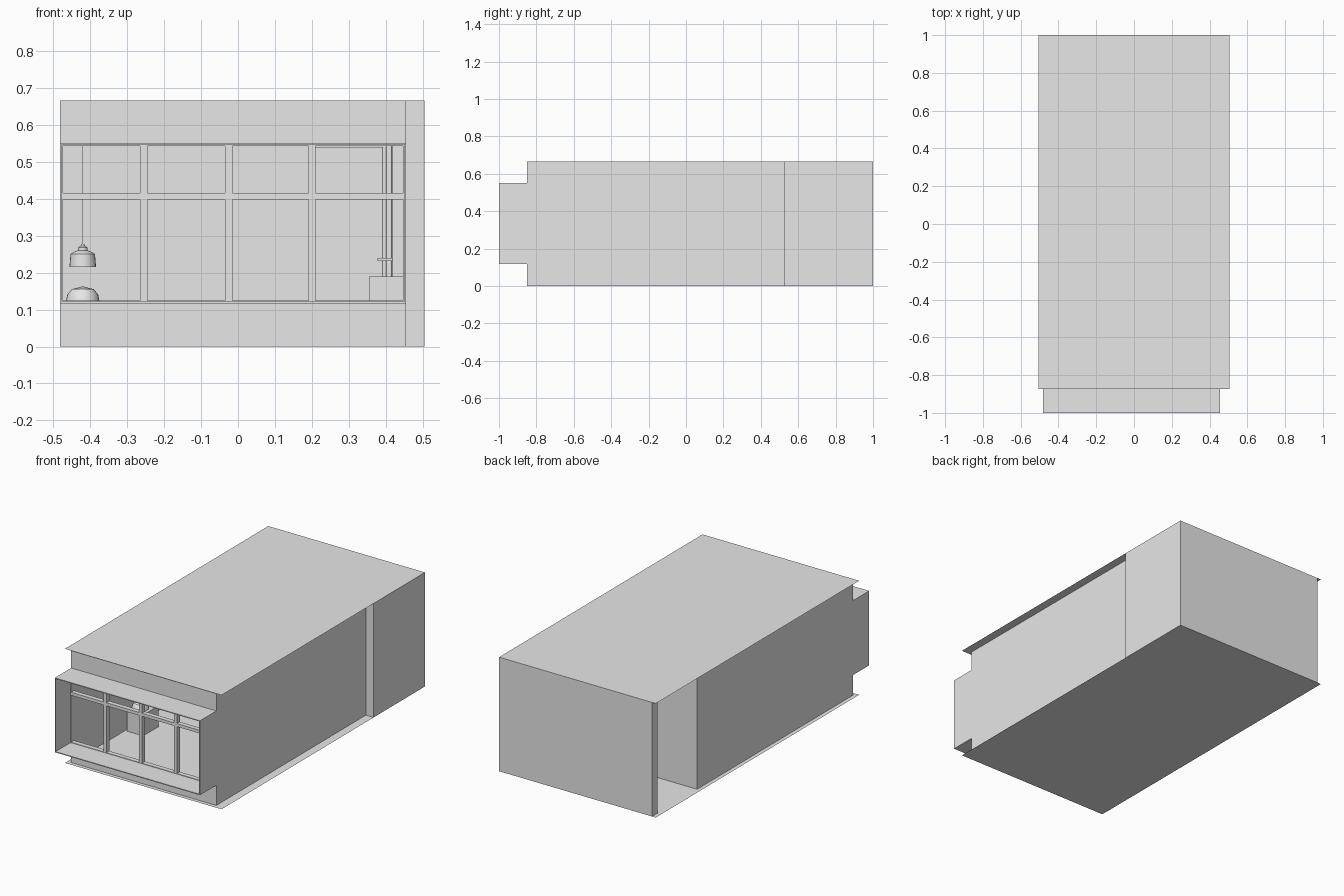
import bpy, bmesh, math
from mathutils import Vector

if "Cube" in bpy.data.objects:
    bpy.data.objects.remove(bpy.data.objects["Cube"])

grey = bpy.data.materials.new("plain_grey")
grey.use_nodes = True
grey.diffuse_color = (0.8, 0.8, 0.8, 1)
grey.node_tree.nodes["Principled BSDF"].inputs["Base Color"].default_value = (0.8, 0.8, 0.8, 1)


def finish(name, bm):
    bmesh.ops.recalc_face_normals(bm, faces=bm.faces)
    mesh = bpy.data.meshes.new(name)
    bm.to_mesh(mesh)
    bm.free()
    mesh.materials.append(grey)
    ob = bpy.data.objects.new(name, mesh)
    bpy.context.collection.objects.link(ob)
    return ob


def box(name, x, y, z):
    bm = bmesh.new()
    bmesh.ops.create_cube(bm, size=1)
    for v in bm.verts:
        v.co = Vector([(r[0] + r[1]) / 2 + c * (r[1] - r[0]) for r, c in zip((x, y, z), v.co)])
    return finish(name, bm)


def sheet(name, x, y, z):
    bm = bmesh.new()
    bm.faces.new([bm.verts.new((a, b, z)) for a, b in
                  ((x[0], y[0]), (x[1], y[0]), (x[1], y[1]), (x[0], y[1]))])
    return finish(name, bm)


def lathe(name, centre, profile, steps=24):
    bm = bmesh.new()
    verts = [bm.verts.new((r, 0, z)) for r, z in profile]
    edges = [bm.edges.new(pair) for pair in zip(verts, verts[1:])]
    bmesh.ops.spin(bm, geom=verts + edges, cent=(0, 0, 0), axis=(0, 0, 1),
                   angle=math.tau, steps=steps)
    bmesh.ops.remove_doubles(bm, verts=bm.verts, dist=0.0002)
    bmesh.ops.translate(bm, verts=bm.verts, vec=centre)
    ob = finish(name, bm)
    for p in ob.data.polygons:
        p.use_smooth = True
    ob.data.set_sharp_from_angle(angle=math.radians(35))
    return ob


# Main dimensions
LEFT, RIGHT, EDGE = 0.455, -0.481, 0.505
TOP, BAY_TOP, BAY_LOW = 0.665, 0.551, 0.117
FRONT, BAY, SKIN = -0.85, -1.0, 0.005
PART = 0.585

# Thin floor and roof
sheet("floor", (-EDGE, EDGE), (-0.873, 1), 0)
sheet("roof", (-EDGE, EDGE), (-0.873, 1), TOP)

# Side walls, stepped forward around the window bay
def side_wall(name, x0, x1, back):
    outline = [(FRONT, 0), (back, 0), (back, TOP), (FRONT, TOP),
               (FRONT, BAY_TOP), (BAY, BAY_TOP), (BAY, BAY_LOW), (FRONT, BAY_LOW)]
    bm = bmesh.new()
    face = bm.faces.new([bm.verts.new((x0, y, z)) for y, z in outline])
    out = bmesh.ops.extrude_face_region(bm, geom=[face])
    bmesh.ops.translate(bm, vec=(x1 - x0, 0, 0),
                        verts=[v for v in out["geom"] if isinstance(v, bmesh.types.BMVert)])
    finish(name, bm)

side_wall("left_wall", LEFT - SKIN, LEFT, PART)
side_wall("right_wall", RIGHT, RIGHT + SKIN, PART)

# Front wall strips and the top and bottom of the bay
span = (RIGHT, LEFT)
box("front_wall_lower", span, (FRONT, FRONT + SKIN), (0, BAY_LOW))
box("front_wall_upper", span, (FRONT, FRONT + SKIN), (BAY_TOP, TOP))
box("bay_top", span, (BAY, FRONT + SKIN), (BAY_TOP - SKIN, BAY_TOP))
box("bay_bottom", span, (BAY, FRONT + SKIN), (BAY_LOW, BAY_LOW + SKIN))

# Passage at the back, open on the right
box("partition", (RIGHT, LEFT), (0.535, PART), (0.012, TOP))
box("partition_base", (RIGHT, LEFT), (0.535, PART), (0, 0.012))
box("passage_end_wall", (LEFT, EDGE), (0.527, 1), (0, TOP))
box("back_wall", (RIGHT, LEFT), (0.95, 1), (0, TOP))

# Window frame
depth = (-0.862, -0.835)
for i, x in enumerate((-0.255, -0.025, 0.2)):
    box(f"mullion_{i + 1}", (x - 0.0095, x + 0.0095), depth, (BAY_LOW, BAY_TOP))
box("transom", span, depth, (0.398, 0.416))
box("frame_top", span, depth, (0.543, BAY_TOP))
box("frame_bottom", span, depth, (BAY_LOW, 0.125))
box("frame_right", (RIGHT, -0.473), depth, (BAY_LOW, BAY_TOP))
box("frame_left", (0.446, LEFT), depth, (BAY_LOW, BAY_TOP))

# Hanging lamp
lamp = (-0.42, -0.3, 0)
lathe("lamp_cord", lamp, [(0.0012, 0.27), (0.0012, TOP)], 8)
lathe("lamp_shade", lamp, [(0.036, 0.215), (0.033, 0.25), (0.024, 0.256), (0.013, 0.26),
                           (0.013, 0.268), (0.006, 0.272), (0.004, 0.278), (0, 0.278)])

# Round padded seat on a low box
lathe("seat", lamp, [(0, 0.122), (0.045, 0.124), (0.042, 0.14), (0.03, 0.155), (0, 0.163)])
box("seat_base", (-0.465, -0.36), (-0.36, -0.22), (0, 0.122))

# Stove with pipes and a valve
box("stove", (0.355, 0.448), (-0.1, 0.08), (0, 0.19))
for i, (x, r) in enumerate(((0.396, 0.006), (0.416, 0.002))):
    lathe(f"pipe_{i + 1}", (x, 0, 0), [(r, 0.19), (r, 0.543)], 12)
box("valve", (0.378, 0.42), (-0.012, -0.004), (0.232, 0.24))
box("pipe_rail", (0.21, 0.402), (-0.006, 0.006), (0.538, 0.546))
